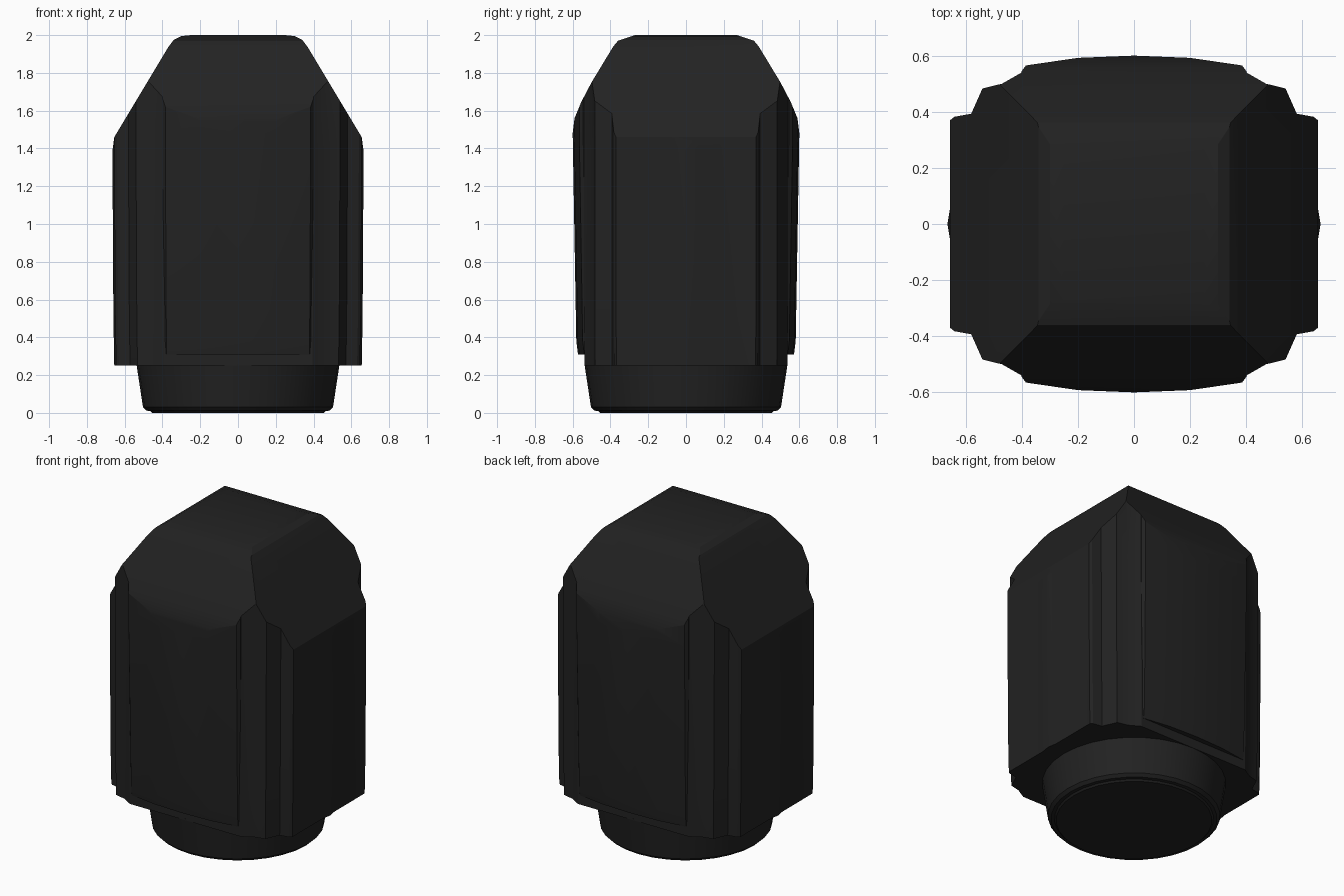
import bpy
import bmesh
import math
from mathutils import Vector

if "Cube" in bpy.data.objects:
    bpy.data.objects.remove(bpy.data.objects["Cube"], do_unlink=True)

charcoal = bpy.data.materials.new("charcoal")
charcoal.use_nodes = True
COLOUR = (0.016, 0.016, 0.016, 1)
charcoal.diffuse_color = COLOUR
bsdf = charcoal.node_tree.nodes["Principled BSDF"]
bsdf.inputs["Base Color"].default_value = COLOUR
bsdf.inputs["Roughness"].default_value = 0.7

# Slopes of the crown: (half width, height)
SIDE_SLOPE = [(0.663, 1.40), (0.655, 1.46), (0.37, 1.935), (0.34, 1.975),
              (0.30, 1.995), (0.25, 2.0)]
FRONT_SLOPE = [(0.60, 1.48), (0.59, 1.56), (0.555, 1.645), (0.50, 1.75),
               (0.385, 1.94), (0.36, 1.97), (0.27, 2.0)]


def loft(bm, outline, levels):
    """Stack a closed xy outline at (z, x scale, y scale) levels."""
    rings = [[bm.verts.new((x * sx, y * sy, z)) for x, y in outline]
             for z, sx, sy in levels]
    n = len(outline)
    for low, high in zip(rings, rings[1:]):
        for i in range(n):
            j = (i + 1) % n
            bm.faces.new((low[i], low[j], high[j], high[i]))
    bm.faces.new(rings[0][::-1])
    bm.faces.new(rings[-1])


def slice_off(bm, point, normal):
    """Cut away everything beyond a plane and cap the opening."""
    bmesh.ops.bisect_plane(
        bm, geom=bm.verts[:] + bm.edges[:] + bm.faces[:], dist=1e-5,
        plane_co=point, plane_no=normal, clear_outer=True)
    rim = [e for e in bm.edges if e.is_boundary]
    if rim:
        bmesh.ops.edgenet_fill(bm, edges=rim)


def cut_crown(bm):
    for axis, slope in ((0, SIDE_SLOPE), (1, FRONT_SLOPE)):
        for (a, za), (b, zb) in zip(slope, slope[1:]):
            for sign in (1, -1):
                point, normal = Vector((0, 0, za)), Vector((0, 0, a - b))
                point[axis] = sign * a
                normal[axis] = sign * (zb - za)
                slice_off(bm, point, normal.normalized())


def finish(bm, name):
    bmesh.ops.recalc_face_normals(bm, faces=bm.faces[:])
    mesh = bpy.data.meshes.new(name)
    bm.to_mesh(mesh)
    bm.free()
    mesh.materials.append(charcoal)
    obj = bpy.data.objects.new(name, mesh)
    bpy.context.collection.objects.link(obj)
    bpy.ops.object.select_all(action='DESELECT')
    obj.select_set(True)
    bpy.context.view_layer.objects.active = obj
    bpy.ops.object.shade_smooth_by_angle(angle=math.radians(20))


# Main body with stepped corners
quarter = [(0.655, 0.06), (0.655, 0.37), (0.64, 0.382), (0.58, 0.393),
           (0.54, 0.483), (0.47, 0.50), (0.40, 0.54)]
half = [(0.665, 0)] + quarter + [(-x, y) for x, y in reversed(quarter)]
outline = half + [(-x, -y) for x, y in half]
bm = bmesh.new()
loft(bm, outline, [(0.25, 0.985, 0.995), (0.5, 0.992, 1), (1.4, 1, 1), (2, 1, 1)])
cut_crown(bm)
finish(bm, "body")

# Bowed front and back panels
edge = [(0.40, 0.48), (0.40, 0.545), (0.385, 0.565), (0.2, 0.592)]
bow = edge + [(0, 0.60)] + [(-x, y) for x, y in reversed(edge)]
for name, sign in (("back_panel", 1), ("front_panel", -1)):
    bm = bmesh.new()
    loft(bm, [(x, sign * y) for x, y in bow],
         [(0.31, 0.985, 0.953), (0.38, 0.985, 0.968), (1.48, 1, 1), (2, 1, 1)])
    cut_crown(bm)
    finish(bm, name)

# Tapered round foot
SIDES = 32
circle = [(math.cos(2 * math.pi * i / SIDES), math.sin(2 * math.pi * i / SIDES))
          for i in range(SIDES)]
bm = bmesh.new()
loft(bm, circle, [(z, r, r) for z, r in
                  [(0, 0.455), (0.01, 0.465), (0.012, 0.485),
                   (0.03, 0.503), (0.26, 0.538)]])
finish(bm, "foot")
